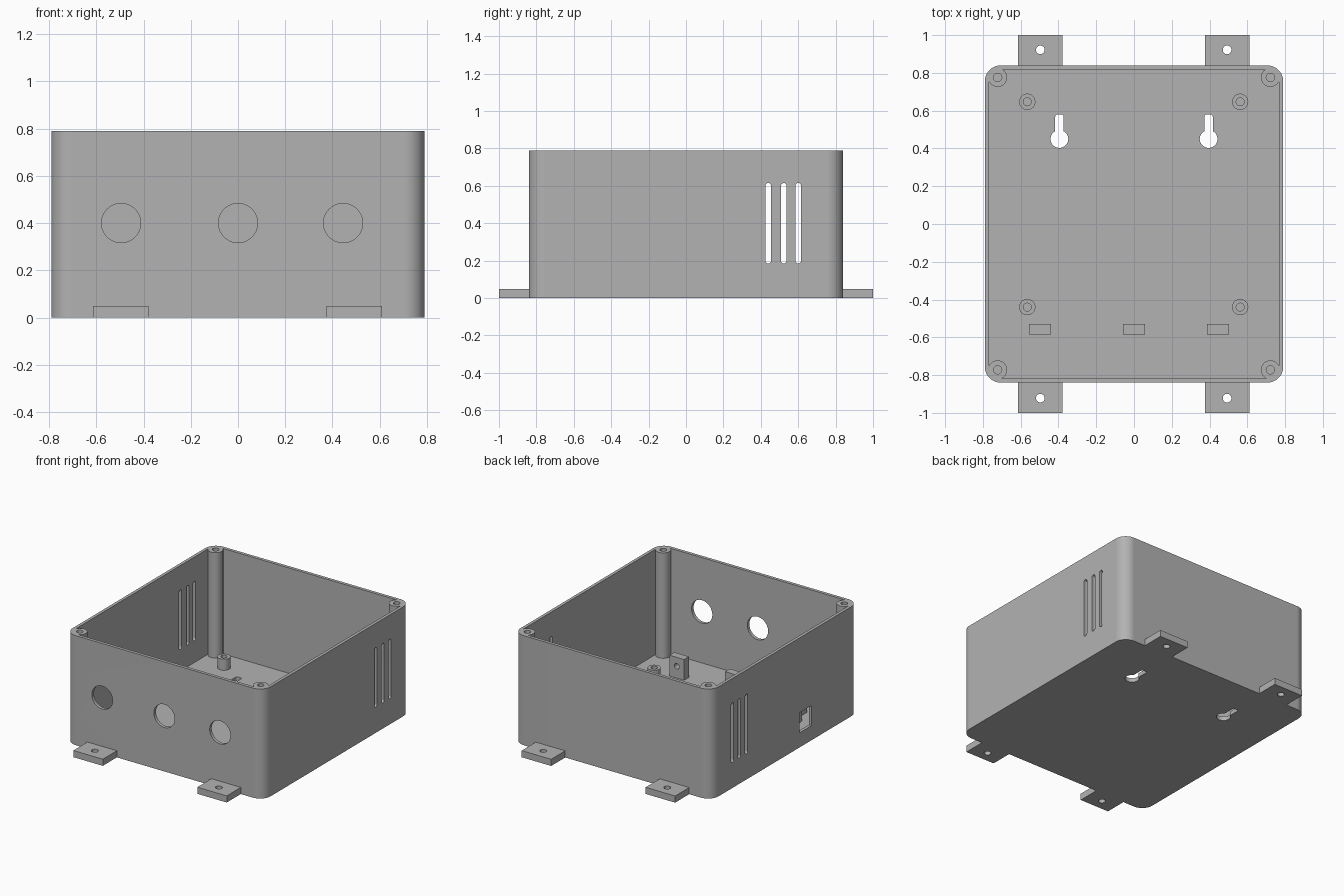
import bpy
import bmesh
from math import pi, cos, sin, radians

cube = bpy.data.objects.get("Cube")
if cube:
    bpy.data.objects.remove(cube, do_unlink=True)

grey = bpy.data.materials.new("light grey plastic")
grey.use_nodes = True
COLOUR = (0.45, 0.45, 0.45, 1)
grey.diffuse_color = COLOUR
grey.node_tree.nodes["Principled BSDF"].inputs["Base Color"].default_value = COLOUR

HEIGHT = 0.79
FLOOR = 0.03


def outline(u, v, w, h, r=0.0, steps=12):
    """Rounded rectangle; r = w/2 = h/2 gives a circle, r = w/2 a slot."""
    if r == 0:
        return [(u + a * w / 2, v + b * h / 2) for a, b in ((1, 1), (-1, 1), (-1, -1), (1, -1))]
    points = []
    for q, (a, b) in enumerate(((1, 1), (-1, 1), (-1, -1), (1, -1))):
        for i in range(steps + 1):
            t = (q + i / steps) * pi / 2
            p = (u + a * (w / 2 - r) + r * cos(t), v + b * (h / 2 - r) + r * sin(t))
            if not points or abs(p[0] - points[-1][0]) + abs(p[1] - points[-1][1]) > 1e-5:
                points.append(p)
    if abs(points[0][0] - points[-1][0]) + abs(points[0][1] - points[-1][1]) < 1e-5:
        points.pop()
    return points


def circle(u, v, r):
    return outline(u, v, 2 * r, 2 * r, r)


def prism(name, points, lo, hi, axis="z"):
    """Extrude a 2D outline along an axis from lo to hi."""
    place = {"z": lambda u, v, d: (u, v, d),
             "y": lambda u, v, d: (u, d, v),
             "x": lambda u, v, d: (d, u, v)}[axis]
    bm = bmesh.new()
    rings = [[bm.verts.new(place(u, v, d)) for u, v in points] for d in (lo, hi)]
    bm.faces.new(rings[0])
    bm.faces.new(rings[1])
    for i in range(len(points)):
        j = (i + 1) % len(points)
        bm.faces.new((rings[0][i], rings[0][j], rings[1][j], rings[1][i]))
    bmesh.ops.recalc_face_normals(bm, faces=bm.faces)
    mesh = bpy.data.meshes.new(name)
    bm.to_mesh(mesh)
    bm.free()
    mesh.materials.append(grey)
    obj = bpy.data.objects.new(name, mesh)
    bpy.context.scene.collection.objects.link(obj)
    return obj


def combine(obj, others, operation):
    """Apply a boolean with each helper solid, then remove the helpers."""
    for other in others:
        other.hide_render = True
        mod = obj.modifiers.new("boolean", "BOOLEAN")
        mod.operation = operation
        mod.solver = "EXACT"
        mod.object = other
    graph = bpy.context.evaluated_depsgraph_get()
    graph.update()
    mesh = bpy.data.meshes.new_from_object(obj.evaluated_get(graph))
    obj.modifiers.clear()
    obj.data = mesh
    for other in others:
        bpy.data.objects.remove(other, do_unlink=True)


def finish(obj):
    """Smooth round surfaces while flat faces and edges stay crisp."""
    obj.data.shade_smooth()
    obj.data.set_sharp_from_angle(angle=radians(30))
    mod = obj.modifiers.new("flat face normals", "WEIGHTED_NORMAL")
    mod.keep_sharp = True


# Open box with rounded corners
box = prism("enclosure", outline(0, 0, 1.58, 1.68, 0.085), 0, HEIGHT)
combine(box, [prism("cavity", outline(0, 0, 1.536, 1.634, 0.063), FLOOR, 1)], "DIFFERENCE")

# Full height screw posts in the corners
corners = [(x, y) for x in (-0.722, 0.722) for y in (-0.772, 0.776)]
combine(box, [prism("post", circle(x, y, 0.05), FLOOR / 2, HEIGHT) for x, y in corners], "UNION")
cuts = [prism("screw_hole", circle(x, y, 0.022), HEIGHT - 0.3, 1) for x, y in corners]

# Round openings in the front wall
for x in (-0.495, 0, 0.445):
    cuts.append(prism("front_hole", circle(x, 0.4, 0.083), -1, -0.8, "y"))

# Vent slots in both side walls
for y in (0.44, 0.523, 0.6):
    for side in (-0.8, 0.8):
        cuts.append(prism("vent", outline(y, 0.4, 0.03, 0.43, 0.015), side - 0.1, side + 0.1, "x"))

# Socket opening in the one side wall
cuts.append(prism("socket", outline(-0.235, 0.178, 0.135, 0.145), -0.9, -0.7, "x"))

# Keyhole hangers through the floor
for x in (-0.395, 0.395):
    cuts.append(prism("keyhole_round", circle(x, 0.45, 0.047), -0.1, 0.1))
    cuts.append(prism("keyhole_slot", outline(x, 0.515, 0.044, 0.13, 0.012), -0.1, 0.1))
combine(box, cuts, "DIFFERENCE")
finish(box)

# Mounting tabs with screw holes on the front and back
for end, sign in (("front", -1), ("back", 1)):
    for side, x in (("right", -0.496), ("left", 0.493)):
        tab = prism(f"{end}_{side}_tab", outline(x, sign * 0.918, 0.235, 0.164), 0, 0.048)
        combine(tab, [prism("tab_hole", circle(x, sign * 0.922, 0.023), -0.1, 0.1)], "DIFFERENCE")
        finish(tab)

# Board standoffs on the floor
for end, y in (("front", -0.44), ("back", 0.647)):
    for side, x in (("right", -0.565), ("left", 0.562)):
        peg = prism(f"{end}_{side}_standoff", circle(x, y, 0.043), FLOOR - 0.005, 0.11)
        combine(peg, [prism("peg_hole", circle(x, y, 0.021), FLOOR, 0.2)], "DIFFERENCE")
        finish(peg)

# Cable anchor blocks behind the front openings
for side, x in (("right", -0.497), ("middle", 0), ("left", 0.445)):
    block = prism(f"{side}_cable_anchor", outline(x, -0.558, 0.117, 0.055), FLOOR - 0.005, 0.18)
    combine(block, [prism("tie_hole", circle(x, 0.115, 0.02), -0.7, -0.4, "y")], "DIFFERENCE")
    finish(block)
